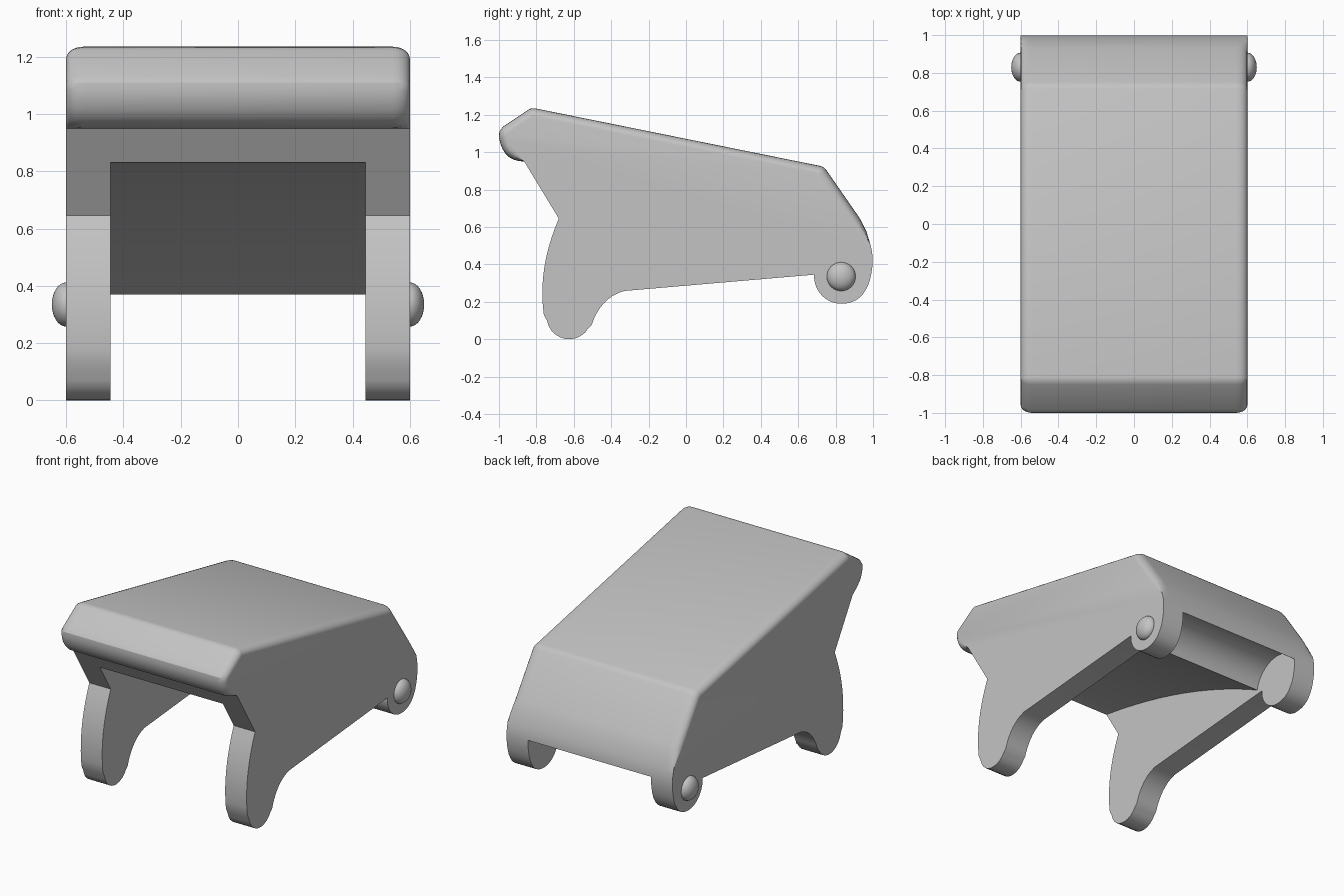
import bpy, bmesh, math

cube = bpy.data.objects.get("Cube")
if cube:
    bpy.data.objects.remove(cube, do_unlink=True)

HALF, INNER = 0.6, 0.445          # outer and inner half widths
HINGE = (0.83, 0.335)             # hinge axis in y, z
ROUND_W, ROUND_D = 0.06, 0.042    # size of the rounded hood edge

grey = bpy.data.materials.new("plain grey")
grey.use_nodes = True
colour = (0.55, 0.55, 0.55, 1)
grey.diffuse_color = colour
grey.node_tree.nodes["Principled BSDF"].inputs["Base Color"].default_value = colour


def arc(centre, radius, start, end, steps):
    """Points of a circular arc, angles in degrees."""
    angles = [math.radians(start + (end - start) * i / steps) for i in range(steps + 1)]
    return [(centre[0] + radius * math.cos(a), centre[1] + radius * math.sin(a)) for a in angles]


def curve(a, b, c, steps):
    """Quadratic curve from a to c, pulled towards b."""
    ts = [i / steps for i in range(steps + 1)]
    return [tuple((1 - t) ** 2 * p + 2 * t * (1 - t) * q + t * t * r
                  for p, q, r in zip(a, b, c)) for t in ts]


def loft(name, sections):
    """Skin (x, outline) sections of equal length and cap both ends."""
    bm = bmesh.new()
    rings = [[bm.verts.new((x, y, z)) for y, z in outline] for x, outline in sections]
    for r1, r2 in zip(rings, rings[1:]):
        for i in range(len(r1)):
            j = (i + 1) % len(r1)
            bm.faces.new((r1[i], r1[j], r2[j], r2[i]))
    bm.faces.new(rings[0])
    bm.faces.new(rings[-1])
    bmesh.ops.recalc_face_normals(bm, faces=bm.faces)
    mesh = bpy.data.meshes.new(name)
    bm.to_mesh(mesh)
    bm.free()
    obj = bpy.data.objects.new(name, mesh)
    bpy.context.collection.objects.link(obj)
    mesh.materials.append(grey)
    return obj


def select(obj):
    bpy.ops.object.select_all(action="DESELECT")
    obj.select_set(True)
    bpy.context.view_layer.objects.active = obj


# Side outline: the hood edge (front lip, top, back) comes first
hood = curve((-0.865, 0.95), (-0.98, 0.95), (-1.0, 1.08), 7)
hood += [(-0.998, 1.11), (-0.98, 1.135), (-0.85, 1.222), (-0.835, 1.232), (-0.81, 1.235)]
hood += [(0.715, 0.927), (0.735, 0.92), (0.752, 0.902), (0.93, 0.645), (0.965, 0.575)]
ear = curve((0.985, 0.51), (1.015, 0.41), (0.975, 0.29), 7)
ear += curve((0.96, 0.262), (0.92, 0.19), (0.83, 0.19), 6)
ear += arc(HINGE, 0.145, 262, 176, 10)
leg = curve((-0.33, 0.258), (-0.455, 0.225), (-0.505, 0.075), 8)
leg += arc((-0.625, 0.12), 0.12, -30, -170, 10)
leg += curve((-0.76, 0.13), (-0.795, 0.38), (-0.68, 0.645), 10)
outline = hood + ear + leg


def inset(depth):
    """Pull the hood edge inwards, fading out at both ends."""
    result = list(outline)
    last = len(hood) - 1
    for i in range(1, last + 1):
        (y0, z0), (y1, z1) = outline[i - 1], outline[i + 1]
        length = math.hypot(y1 - y0, z1 - z0)
        d = depth * min(1, (i + 1) / 4, (last + 1 - i) / 2)
        y, z = outline[i]
        result[i] = (y + d * (z1 - z0) / length, z - d * (y1 - y0) / length)
    return result


steps = 5
half = []
for k in range(steps + 1):
    a = math.pi / 2 * k / steps
    half.append((HALF - ROUND_W * (1 - math.sin(a)), inset(ROUND_D * (1 - math.cos(a)))))
body = loft("hood_body", [(-x, o) for x, o in reversed(half)] + half)

# Open space between the legs and around the hinge
hollow = [(-1.1, 0.83)] + curve((-0.786, 0.83), (-0.03, 0.71), (0.641, 0.37), 12)
hollow += arc(HINGE, 0.192, 168, 30, 16) + [(1.2, 0.43), (1.2, -0.2), (-1.1, -0.2)]
cutter = loft("hollow_cutter", [(-INNER, hollow), (INNER, hollow)])
cutter.hide_render = True
select(body)
cut = body.modifiers.new("hollow", "BOOLEAN")
cut.operation = "DIFFERENCE"
cut.solver = "EXACT"
cut.object = cutter
bpy.ops.object.modifier_apply(modifier=cut.name)
bpy.data.objects.remove(cutter, do_unlink=True)
bpy.ops.object.shade_smooth_by_angle(angle=math.radians(28))

# Domed hinge pins
for side, sign in (("left", 1), ("right", -1)):
    bpy.ops.mesh.primitive_uv_sphere_add(segments=32, ring_count=16, radius=1,
                                         location=(sign * HALF, *HINGE))
    pin = bpy.context.object
    pin.name = side + "_hinge_pin"
    pin.scale = (0.05, 0.077, 0.077)
    bpy.ops.object.transform_apply(location=False, rotation=False, scale=True)
    pin.data.materials.append(grey)
    bpy.ops.object.shade_smooth()
